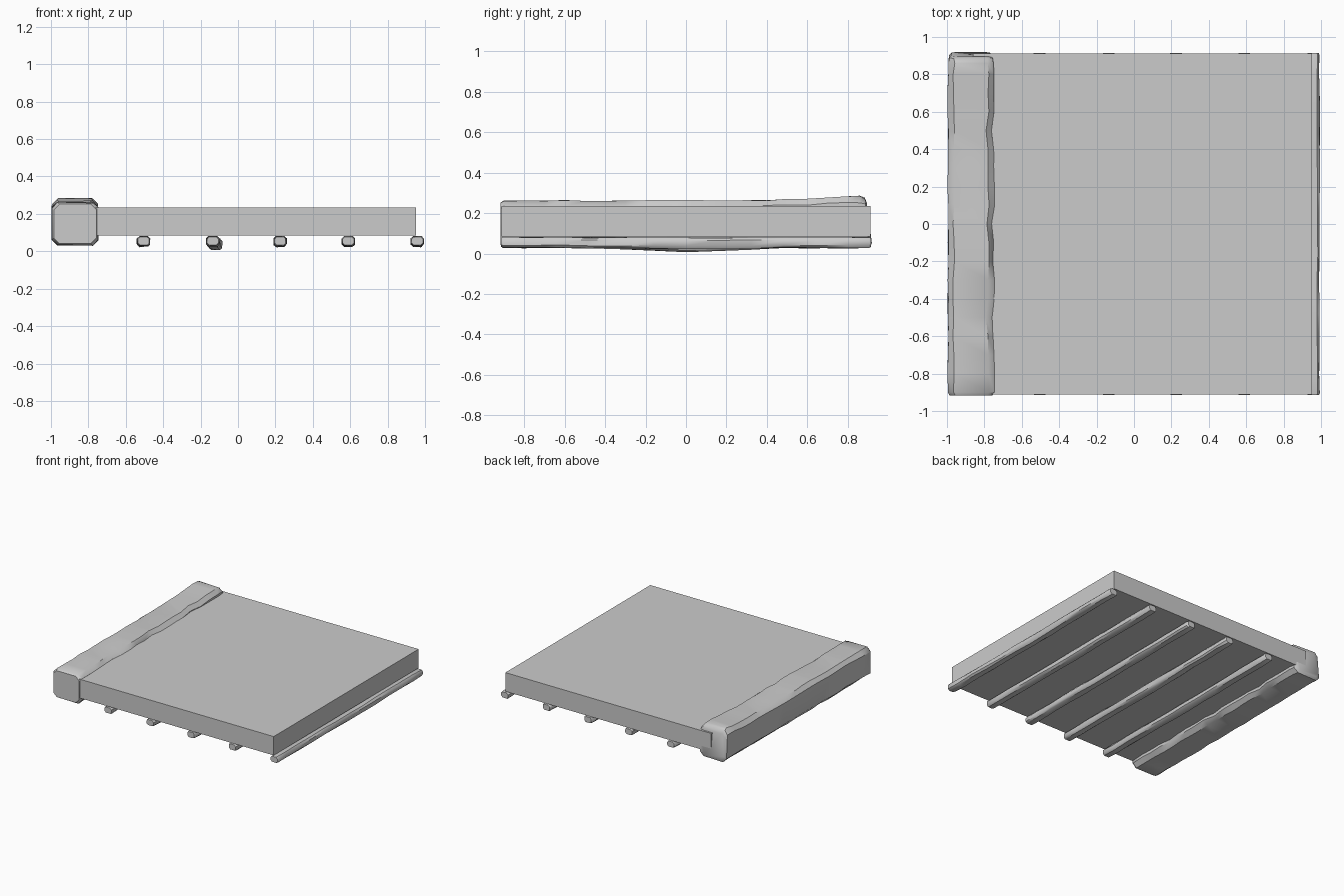
import bpy, bmesh, random, math

if "Cube" in bpy.data.objects:
    bpy.data.objects.remove(bpy.data.objects["Cube"])

random.seed(4)


def finish(name, bm, angle=None):
    bmesh.ops.recalc_face_normals(bm, faces=bm.faces)
    me = bpy.data.meshes.new(name)
    bm.to_mesh(me)
    bm.free()
    ob = bpy.data.objects.new(name, me)
    bpy.context.collection.objects.link(ob)
    if angle:
        bpy.ops.object.select_all(action='DESELECT')
        ob.select_set(True)
        bpy.context.view_layer.objects.active = ob
        bpy.ops.object.shade_smooth_by_angle(angle=math.radians(angle))
    return ob


def loft(name, stations, c, wobble, angle):
    """Chamfered-rectangle beam along y; station = (y, x0, x1, z0, z1, top_lean)."""
    bm = bmesh.new()
    rings = []
    for i, (y, x0, x1, z0, z1, lean) in enumerate(stations):
        pts = [(x0 + c, z0), (x1 - c, z0), (x1, z0 + c), (x1, z1 - c),
               (x1 - c, z1), (x0 + c, z1), (x0, z1 - c), (x0, z0 + c)]
        w = 0 if i in (0, len(stations) - 1) else wobble
        rings.append([bm.verts.new((x + random.uniform(-w, w),
                                    y - lean * (z - z0) / (z1 - z0),
                                    z + random.uniform(-w, w))) for x, z in pts])
    for a, b in zip(rings, rings[1:]):
        for k in range(8):
            bm.faces.new((a[k], a[(k + 1) % 8], b[(k + 1) % 8], b[k]))
    bm.faces.new(rings[0])
    bm.faces.new(rings[-1])
    return finish(name, bm, angle)


# Flat slab
bm = bmesh.new()
bmesh.ops.create_cube(bm, size=1)
for v in bm.verts:
    v.co.x = 0.953 if v.co.x > 0 else -0.86
    v.co.y *= 1.824
    v.co.z = 0.235 if v.co.z > 0 else 0.085
finish("slab", bm)

# Rough hewn log along the left edge
log = [(-0.918, -0.985, -0.757, 0.042, 0.252, 0.0),
       (-0.90, -0.995, -0.747, 0.032, 0.262, 0.0)]
for i in range(17):
    y = -0.80 + i * 0.1
    rise = max(0, (y - 0.35) / 0.5) * 0.018
    dent = 0.012 if i in (3, 8, 13) else 0
    log.append((y, -0.994, -0.748 - dent, 0.034, 0.263 + rise, 0.0))
log += [(0.86, -0.992, -0.75, 0.034, 0.283, 0.0),
        (0.905, -0.99, -0.755, 0.034, 0.272, 0.02),
        (0.92, -0.975, -0.77, 0.05, 0.25, 0.025)]
loft("edge_log", log, 0.03, 0.004, 40)

# Thin battens under the slab; the second one sags
for n, x in enumerate((-0.505, -0.135, 0.225, 0.59, 0.958)):
    sag = 0.022 if n == 1 else 0.004
    st = [(-0.915, x - 0.03, x + 0.03, 0.033, 0.077, 0.0),
          (-0.905, x - 0.034, x + 0.034, 0.029, 0.08, 0.0)]
    for i in range(11):
        y = -0.8 + i * 0.16
        d = sag * max(0, 1 - abs(y) / 0.5)
        s = d * 0.7 if n == 1 else 0
        st.append((y, x - 0.034 + s, x + 0.034 + s, 0.028 - d, 0.079 - d * 0.6, 0.0))
    st += [(0.905, x - 0.034, x + 0.034, 0.029, 0.08, 0.0),
           (0.915, x - 0.03, x + 0.03, 0.033, 0.077, 0.0)]
    loft(f"batten_{n + 1}", st, 0.012, 0.003, 40)
